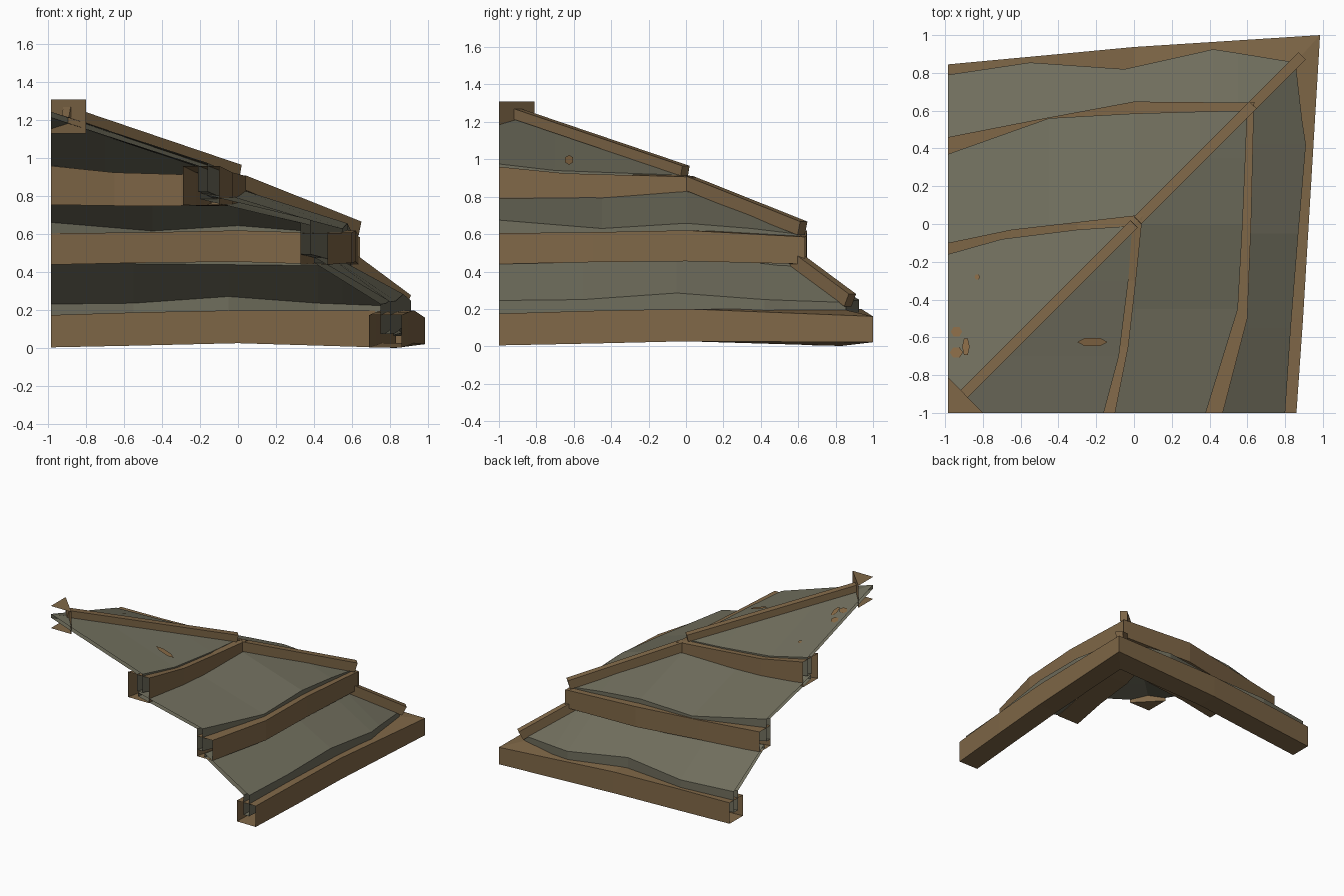
import bpy, bmesh
import math
from mathutils import Vector

if "Cube" in bpy.data.objects:
    bpy.data.objects.remove(bpy.data.objects["Cube"])

def material(name, rgb):
    m = bpy.data.materials.new(name)
    m.diffuse_color = (*rgb, 1)
    m.use_nodes = True
    m.node_tree.nodes["Principled BSDF"].inputs["Base Color"].default_value = m.diffuse_color
    return m

WOOD = material("brown wood", (0.215, 0.137, 0.064))
CLOTH = material("grey green covering", (0.160, 0.154, 0.108))
RUST = material("rust stain", (0.235, 0.137, 0.058))
CUT = 0.985   # x limit of the corner piece

def make(name, verts, faces, mat, clamp=True, fix=False):
    if clamp:
        verts = [(max(-CUT, min(CUT, x)), y, z) for x, y, z in verts]
    me = bpy.data.meshes.new(name)
    bm = bmesh.new()
    vs = [bm.verts.new(v) for v in verts]
    for f in faces:
        bm.faces.new([vs[i] for i in f])
    bmesh.ops.remove_doubles(bm, verts=bm.verts, dist=0.0005)
    bmesh.ops.dissolve_degenerate(bm, edges=bm.edges, dist=0.0005)
    if fix:
        bmesh.ops.recalc_face_normals(bm, faces=bm.faces)
    bm.to_mesh(me)
    bm.free()
    me.materials.append(mat)
    ob = bpy.data.objects.new(name, me)
    bpy.context.collection.objects.link(ob)
    return ob

def loft(name, rings, mat, swap):
    """Open-ended loft of closed sections; swap puts it across the x = y diagonal."""
    n = len(rings[0])
    verts = [p for r in rings for p in r]
    faces = []
    for i in range(len(rings) - 1):
        for k in range(n):
            a, b = i * n + k, i * n + (k + 1) % n
            faces.append((a, b, b + n, a + n))
    if swap:
        make(name + "_back", [(y, x, z) for x, y, z in verts], faces, mat)
    else:
        make(name + "_right", verts, [f[::-1] for f in faces], mat)

def pair(build, stations, back_x):
    """Build the right side, then the back side with its own wavy outline."""
    build(stations, False)
    build([(s[0], x, *s[2:]) for s, x in zip(stations, back_x)], True)

def beam(name, width, stations, back_x, rise=0.02):
    """stations: (y, outer x, bottom z, top z); the last is mitred at y = x"""
    def build(st, swap):
        rings = []
        for i, (y, xo, zb, zt) in enumerate(st):
            last = i == len(st) - 1
            xi = xo - width
            yo, yi = (xo, xi) if last else (y, y)
            zi = zb - (0.02 if last and zb < 0.1 else 0)
            rings.append([(xo, yo, zt), (xo, yo, zb), (xi, yi, zi),
                          (xi, yi, zt + (rise if last else 0))])
        loft(name, rings, WOOD, swap)
    pair(build, stations, back_x)

def panel(name, skirt, stations, back_x, thick=0.03, lip=0.05):
    """stations: (y, lower x, lower z, upper x, upper z); L-shaped section with a skirt"""
    def build(st, swap):
        rings = []
        for i, (y, xl, zl, xu, zu) in enumerate(st):
            last = i == len(st) - 1
            yo = xl if last else y
            xi, yi = xl - lip, (xl - lip if last else y)
            zi = zl - thick + lip * 0.35
            top = (xl, yo, zl) if last else (xu, y, zu)
            low = (xi, yi, zi) if last else (xu, y, zu - thick)
            rings.append([(xl, yo, zl), (xl, yo, zl - skirt), (xi, yi, zl - skirt),
                          (xi, yi, zi), low, top])
        loft(name, rings, CLOTH, swap)
    pair(build, stations, back_x)

# Horizontal beams
beam("eave_beam", 0.17, [(-1, .86, .005, .175), (-.5, .895, .015, .19),
                         (0, .925, .027, .20), (1, 1.0, .022, .16)],
     [.845, .89, .937, 1.0], rise=.04)
beam("middle_beam", 0.14, [(-1, .47, .44, .605), (-.5, .60, .45, .61),
                           (0, .62, .455, .62), (.63, .635, .44, .585)],
     [.46, .555, .648, .642])
beam("upper_beam", 0.19, [(-1, -.10, .755, .96), (-.65, -.03, .75, .925),
                          (-.3, .01, .75, .915), (.04, .045, .76, .905)],
     [-.10, -.03, .01, .05], rise=.03)

# Covering panels with wavy lower edges
panel("upper_panel", .15,
      [(-1, -.16, .975, -1, 1.245), (-.7, -.08, .94, -.7, 1.145),
       (-.3, -.03, .925, -.3, 1.015), (-.01, -.01, .915, -.01, .915)],
      [-.16, -.08, -.03, -.01])
panel("middle_panel", .18,
      [(-1, .38, .675, -.20, .815), (-.45, .55, .63, -.08, .815),
       (0, .575, .658, 0, .84), (.35, .59, .63, .35, .71), (.6, .6, .60, .6, .60)],
      [.37, .56, .585, .595, .6])
panel("lower_panel", .17,
      [(-1, .80, .245, .40, .48), (-.55, .83, .25, .49, .475), (-.05, .87, .285, .53, .47),
       (.42, .91, .25, .54, .465), (.55, .89, .245, .55, .46), (.85, .855, .235, .85, .235)],
      [.79, .855, .82, .925, .905, .855])

# Hip bars along the diagonal
def hip(name, a, za, b, zb, h, w=0.055):
    p, q = Vector((a, a, za)), Vector((b, b, zb))
    d = (q - p).normalized()
    side = Vector((1, -1, 0)).normalized() * (w / 2)
    down = side.cross(d).normalized() * h
    if down.z > 0:
        down = -down
    v = [e + s + o for e in (p, q) for s, o in
         ((side, Vector()), (-side, Vector()), (-side, down), (side, down))]
    f = [(0, 1, 2, 3), (7, 6, 5, 4)] + [(k, k + 4, (k + 1) % 4 + 4, (k + 1) % 4) for k in range(4)]
    make(name, [tuple(c) for c in v], f, WOOD, fix=True)

hip("upper_hip", -.90, 1.27, .0, .965, .055)
hip("middle_hip", .02, .91, .63, .667, .075)
hip("lower_hip", .60, .495, .89, .28, .075)

# Quarter of the post at the peak
make("peak_post", [(-1, -1, 1.13), (-.80, -1, 1.13), (-1, -.81, 1.13),
                   (-1, -1, 1.31), (-.80, -1, 1.31), (-1, -.81, 1.31)],
     [(0, 2, 1), (3, 4, 5), (1, 2, 5, 4)], WOOD)

# Rust stains: thin patches lying on the upper covering
def stain(name, cx, cy, rx, ry):
    pts = [(cx + rx * math.cos(k * math.pi / 3), cy + ry * math.sin(k * math.pi / 3))
           for k in range(6)]
    v = [(x, y, 1.245 - .33 * (max(x, y) + 1) + .009) for x, y in pts]
    make(name, v, [tuple(range(6))], RUST)

stain("stain_right", -.22, -.625, .08, .025)
stain("stain_back_a", -.94, -.68, .035, .03)
stain("stain_back_b", -.89, -.65, .02, .05)
stain("stain_back_c", -.94, -.57, .03, .03)
stain("stain_back_d", -.83, -.28, .015, .015)
